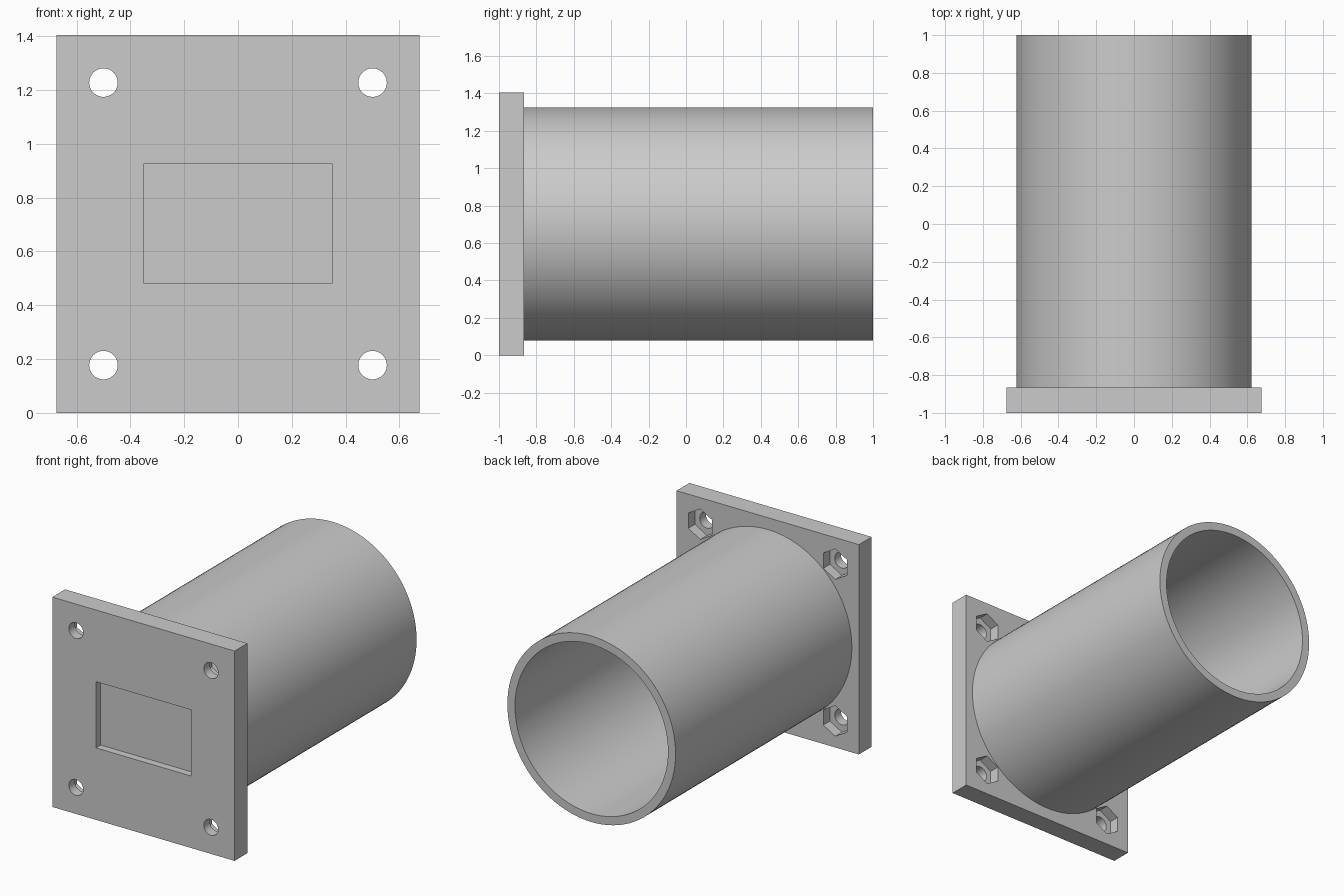
import bpy
import bmesh
from math import pi
from mathutils import Matrix, Vector

cube = bpy.data.objects.get("Cube")
if cube:
    bpy.data.objects.remove(cube, do_unlink=True)

# Main dimensions
HALF_W, HEIGHT = 0.675, 1.405
FRONT, PLATE_BACK, BACK = -1.0, -0.865, 1.0
AXIS_Z = HEIGHT / 2
TUBE_OUTER, TUBE_INNER = 0.623, 0.567
BOLTS = [(sx * 0.5, AXIS_Z + sz * 0.525) for sx in (-1, 1) for sz in (-1, 1)]

grey = bpy.data.materials.new("plain_grey")
grey.use_nodes = True
COLOUR = (0.6, 0.6, 0.6, 1)
grey.diffuse_color = COLOUR
grey.node_tree.nodes["Principled BSDF"].inputs["Base Color"].default_value = COLOUR


def make_object(name, bm):
    mesh = bpy.data.meshes.new(name)
    bmesh.ops.recalc_face_normals(bm, faces=bm.faces)
    bm.to_mesh(mesh)
    bm.free()
    mesh.materials.append(grey)
    obj = bpy.data.objects.new(name, mesh)
    bpy.context.collection.objects.link(obj)
    return obj


def add_box(bm, low, high):
    low, high = Vector(low), Vector(high)
    matrix = Matrix.Translation((low + high) / 2) @ Matrix.Diagonal((*(high - low), 1))
    bmesh.ops.create_cube(bm, size=1, matrix=matrix)


def add_prism(bm, x, z, y0, y1, radius, sides):
    matrix = Matrix.Translation((x, (y0 + y1) / 2, z)) @ Matrix.Rotation(pi / 2, 4, "X")
    bmesh.ops.create_cone(bm, cap_ends=True, segments=sides, radius1=radius,
                          radius2=radius, depth=y1 - y0, matrix=matrix)


def activate(obj):
    bpy.ops.object.select_all(action="DESELECT")
    obj.select_set(True)
    bpy.context.view_layer.objects.active = obj


def cut(obj, cutter):
    cutter.hide_render = True
    mod = obj.modifiers.new("cut", "BOOLEAN")
    mod.operation = "DIFFERENCE"
    mod.solver = "EXACT"
    mod.object = cutter
    activate(obj)
    bpy.ops.object.modifier_apply(modifier=mod.name)
    bpy.data.objects.remove(cutter, do_unlink=True)


def smooth(obj):
    activate(obj)
    bpy.ops.object.shade_smooth_by_angle(angle=pi / 6)


# Square mounting plate
bm = bmesh.new()
add_box(bm, (-HALF_W, FRONT, 0), (HALF_W, PLATE_BACK, HEIGHT))
plate = make_object("mounting_plate", bm)

# Shallow label recess in front and hexagonal nut pockets behind
bm = bmesh.new()
add_box(bm, (-0.352, FRONT - 0.1, 0.482), (0.352, FRONT + 0.05, 0.925))
for x, z in BOLTS:
    add_prism(bm, x, z, PLATE_BACK - 0.07, PLATE_BACK + 0.1, 0.102, 6)
cut(plate, make_object("pocket_cutter", bm))

# Round bolt holes right through
bm = bmesh.new()
for x, z in BOLTS:
    add_prism(bm, x, z, FRONT - 0.1, PLATE_BACK + 0.1, 0.053, 48)
cut(plate, make_object("hole_cutter", bm))
smooth(plate)

# Open tube, closed off by the plate
bm = bmesh.new()
add_prism(bm, 0, AXIS_Z, PLATE_BACK, BACK, TUBE_OUTER, 96)
tube = make_object("tube", bm)
bm = bmesh.new()
add_prism(bm, 0, AXIS_Z, PLATE_BACK - 0.1, BACK + 0.1, TUBE_INNER, 96)
cut(tube, make_object("bore_cutter", bm))
smooth(tube)
